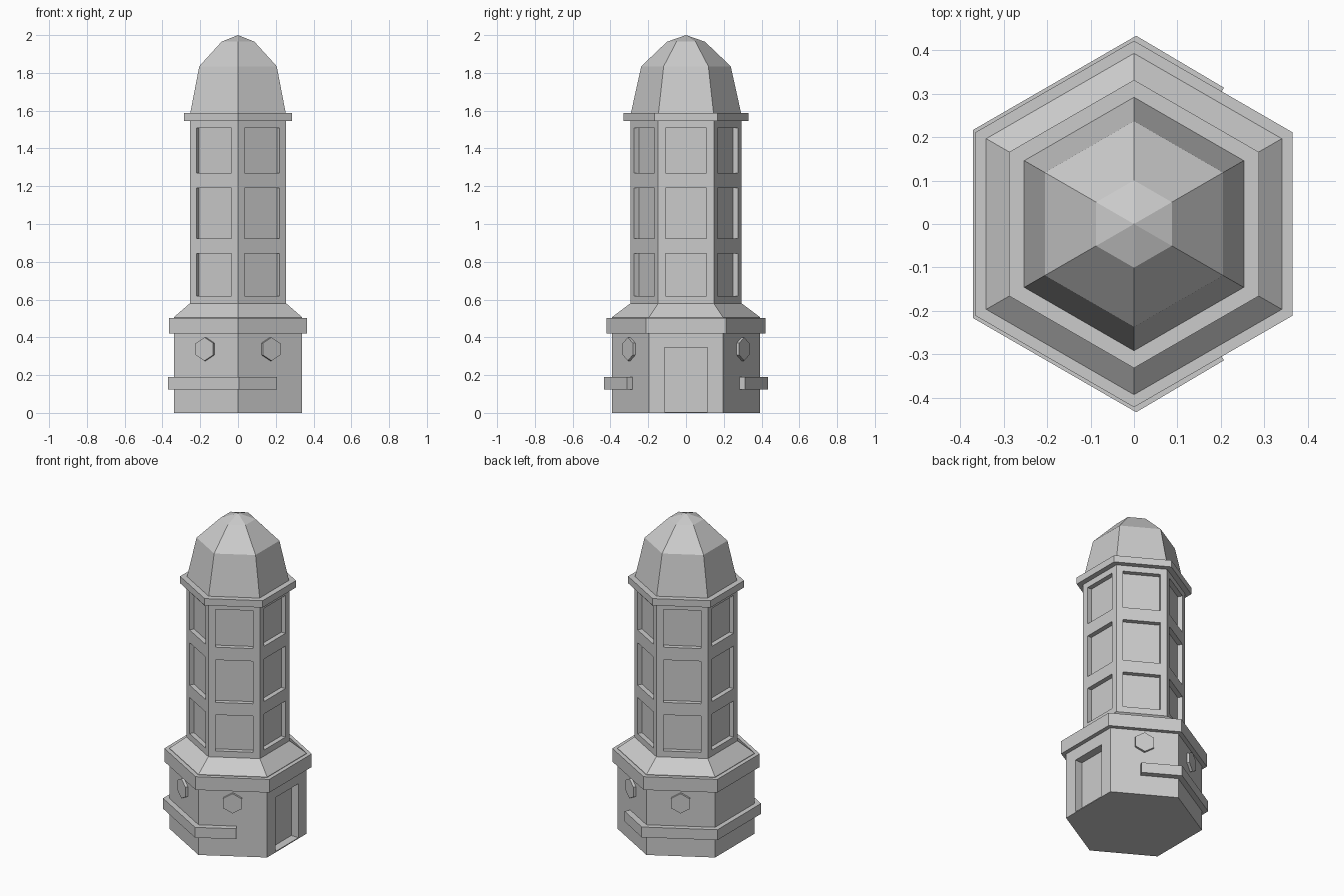
import bpy, bmesh, math
from mathutils import Matrix

if "Cube" in bpy.data.objects:
    bpy.data.objects.remove(bpy.data.objects["Cube"])

C30 = math.cos(math.radians(30))


def finish(name, bm):
    bmesh.ops.recalc_face_normals(bm, faces=bm.faces)
    me = bpy.data.meshes.new(name)
    bm.to_mesh(me)
    bm.free()
    ob = bpy.data.objects.new(name, me)
    bpy.context.collection.objects.link(ob)
    return ob


def hex_stack(name, profile):
    """Six-sided solid from (distance to flat, height) pairs; flats face +x and -x."""
    bm = bmesh.new()
    rings = []
    for a, z in profile:
        n = 6 if a > 0 else 1
        rings.append([bm.verts.new((a / C30 * math.cos(math.radians(30 + 60 * k)),
                                    a / C30 * math.sin(math.radians(30 + 60 * k)), z))
                      for k in range(n)])
    for lo, hi in zip(rings, rings[1:]):
        for k in range(6):
            j = (k + 1) % 6
            if len(hi) == 1:
                bm.faces.new((lo[k], lo[j], hi[0]))
            else:
                bm.faces.new((lo[k], lo[j], hi[j], hi[k]))
    bm.faces.new(rings[0][::-1])
    if len(rings[-1]) > 1:
        bm.faces.new(rings[-1])
    return finish(name, bm)


def cut(target, boxes):
    """Recess boxes given as (angle, inner, outer, width, z0, z1)."""
    bm = bmesh.new()
    for ang, r0, r1, w, z0, z1 in boxes:
        m = (Matrix.Rotation(math.radians(ang), 4, 'Z')
             @ Matrix.Translation(((r0 + r1) / 2, 0, (z0 + z1) / 2))
             @ Matrix.Diagonal((r1 - r0, w, z1 - z0, 1)))
        bmesh.ops.create_cube(bm, size=1, matrix=m)
    cutter = finish(target.name + "_cutter", bm)
    cutter.hide_render = True
    cutter.hide_viewport = True
    mod = target.modifiers.new("recesses", 'BOOLEAN')
    mod.operation = 'DIFFERENCE'
    mod.solver = 'EXACT'
    mod.object = cutter


# Base with recessed doorway on the +x side
base = hex_stack("base", [(0.34, 0), (0.34, 0.43)])
cut(base, [(0, 0.29, 0.40, 0.23, 0.006, 0.345)])

# Ledge and sloped skirt
hex_stack("base_ledge", [(0.365, 0.42), (0.365, 0.503)])
hex_stack("skirt", [(0.34, 0.50), (0.34, 0.506), (0.255, 0.58)])

# Tower with three rows of recessed panels on every side
tower = hex_stack("tower", [(0.255, 0.57), (0.255, 1.56)])
rows = [(0.618, 0.845), (0.923, 1.19), (1.27, 1.508)]
cut(tower, [(60 * k, 0.226, 0.30, 0.215, z0, z1) for k in range(6) for z0, z1 in rows])

# Collar and faceted dome
hex_stack("collar", [(0.287, 1.545), (0.287, 1.588)])
hex_stack("dome", [(0.254, 1.58), (0.205, 1.835), (0.087, 1.965), (0, 2.0)])

# Band wrapping the base, stopping part way along the two sides next to the door
A, SHIFT, Z0, Z1 = 0.375, 0.005, 0.125, 0.19
R = A / C30
outer = [(0.207, -0.3135), (SHIFT, -R), (SHIFT - A, -R / 2),
         (SHIFT - A, R / 2), (SHIFT, R), (0.207, 0.3135)]
t = 0.06
Ri = (A - t) / C30
inner = [(0.207 - t * 0.5, -0.3135 + t * C30), (SHIFT, -Ri), (SHIFT - A + t, -Ri / 2),
         (SHIFT - A + t, Ri / 2), (SHIFT, Ri), (0.207 - t * 0.5, 0.3135 - t * C30)]
bm = bmesh.new()
sections = [[bm.verts.new((*p, z)) for p, z in ((o, Z0), (o, Z1), (i, Z1), (i, Z0))]
            for o, i in zip(outer, inner)]
for s, e in zip(sections, sections[1:]):
    for k in range(4):
        j = (k + 1) % 4
        bm.faces.new((s[k], s[j], e[j], e[k]))
bm.faces.new(sections[0])
bm.faces.new(sections[-1])
finish("band", bm)

# Raised hexagonal portholes on the four diagonal sides
for n, ang in enumerate((60, 120, 240, 300)):
    bm = bmesh.new()
    m = (Matrix.Rotation(math.radians(ang), 4, 'Z')
         @ Matrix.Translation((0.338, 0, 0.338))
         @ Matrix.Rotation(math.radians(90), 4, 'Y')
         @ Matrix.Rotation(math.radians(90), 4, 'Z'))
    bmesh.ops.create_cone(bm, cap_ends=True, segments=6, radius1=0.062, radius2=0.062,
                          depth=0.036, matrix=m)
    finish(f"porthole_{n + 1}", bm)
